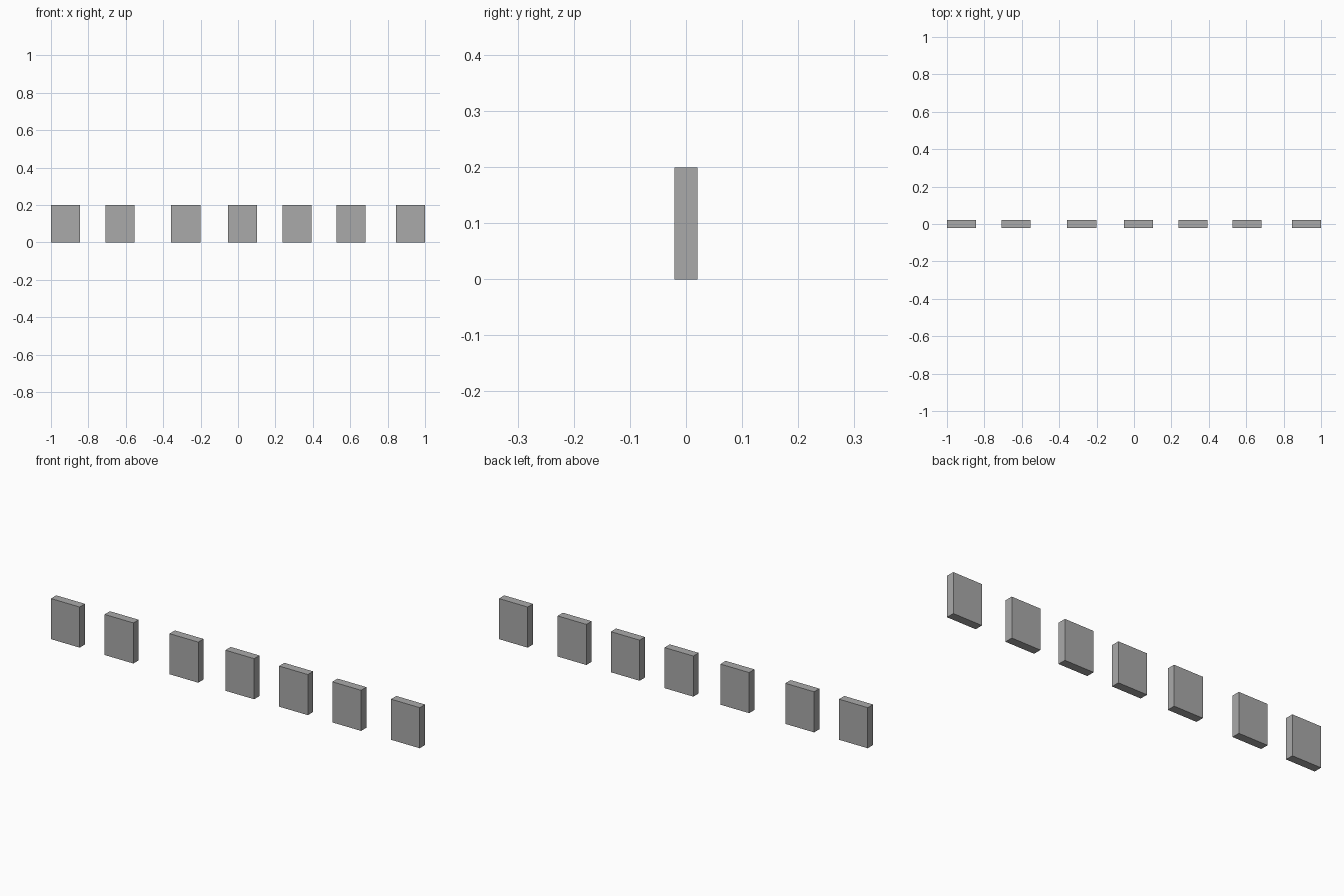
import bpy

default_cube = bpy.data.objects.get("Cube")
if default_cube:
    bpy.data.objects.remove(default_cube, do_unlink=True)

# Single plain grey for every panel
grey = bpy.data.materials.new("plain grey")
grey.use_nodes = True
colour = (0.4, 0.4, 0.4, 1)
grey.diffuse_color = colour
grey.node_tree.nodes["Principled BSDF"].inputs["Base Color"].default_value = colour

WIDTH, DEPTH, HEIGHT = 0.156, 0.041, 0.199


def add_panel(name, x):
    """Upright rectangular panel standing on the ground."""
    bpy.ops.mesh.primitive_cube_add(size=1, location=(x, 0, HEIGHT / 2))
    panel = bpy.context.object
    panel.name = name
    panel.scale = (WIDTH, DEPTH, HEIGHT)
    bpy.ops.object.transform_apply(location=False, rotation=False, scale=True)
    panel.data.materials.append(grey)


# Row of unevenly spaced panels, from the model's right to its left
for number, x in enumerate((-0.922, -0.631, -0.279, 0.024, 0.315, 0.604, 0.922), 1):
    add_panel(f"panel_{number}", x)
